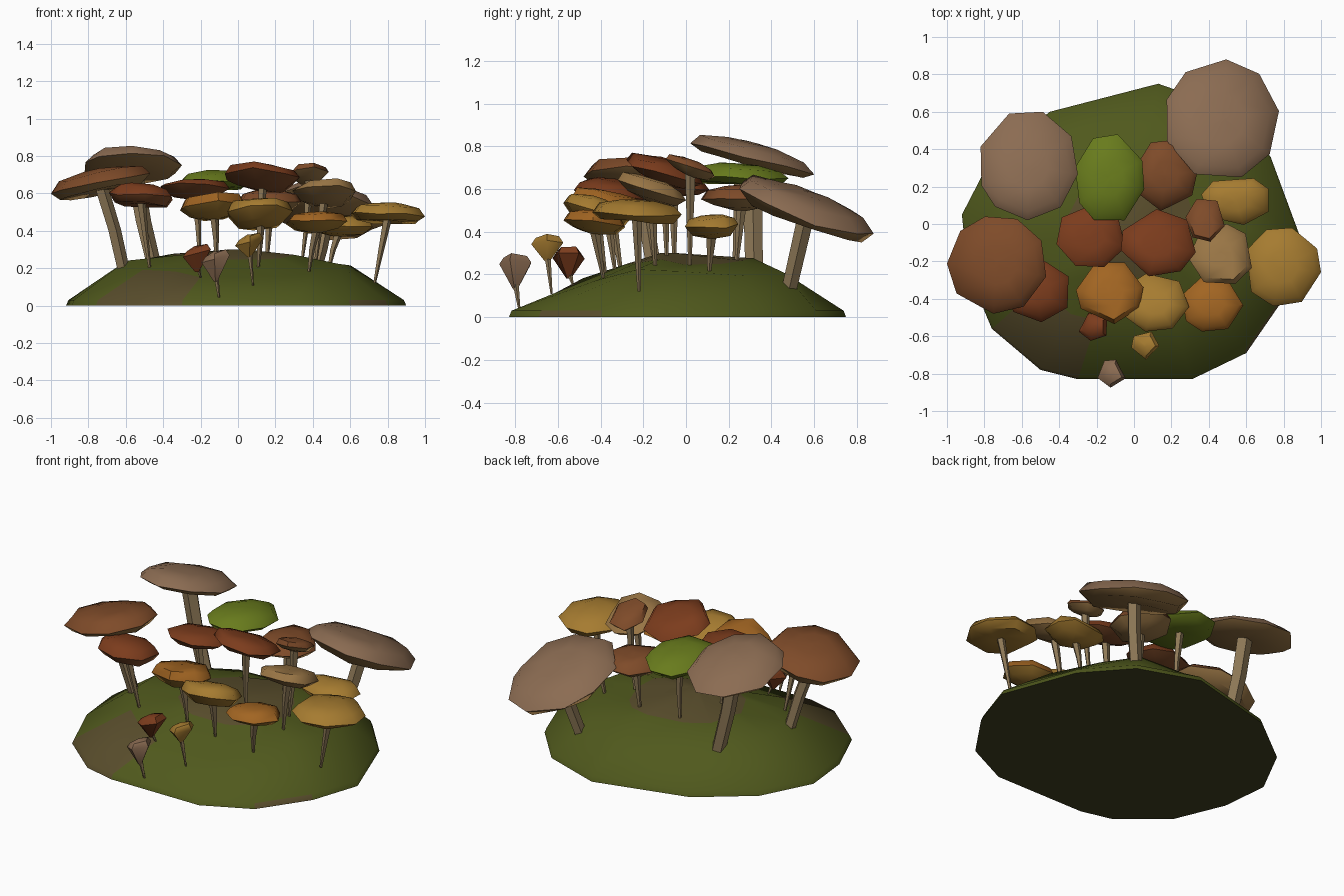
import bpy, bmesh, math, random
from mathutils import Vector

cube = bpy.data.objects.get("Cube")
if cube:
    bpy.data.objects.remove(cube)

random.seed(7)


def material(name, *rgb):
    mat = bpy.data.materials.new(name)
    mat.use_nodes = True
    mat.diffuse_color = (*rgb, 1)
    shader = mat.node_tree.nodes["Principled BSDF"]
    shader.inputs["Base Color"].default_value = (*rgb, 1)
    shader.inputs["Roughness"].default_value = 0.8
    return mat


MOSS = material("moss", 0.08, 0.1, 0.012)
EARTH = material("earth", 0.1, 0.075, 0.025)
SOIL = material("soil", 0.05, 0.05, 0.015)
STEM = material("stem", 0.27, 0.19, 0.095)
TAN = material("tan", 0.32, 0.18, 0.06)
PALE = material("pale", 0.26, 0.15, 0.085)
RED = material("red", 0.2, 0.045, 0.012)
BROWN = material("brown", 0.21, 0.07, 0.022)
ORANGE = material("orange", 0.36, 0.13, 0.016)
YELLOW = material("yellow", 0.38, 0.2, 0.03)
GREEN = material("green", 0.14, 0.2, 0.012)
GILLS = {PALE: TAN, BROWN: TAN, RED: BROWN, ORANGE: YELLOW}

# Cap sections from the stem outwards and up: (radius, height)
BROAD = ((0.2, 0.04), (0.82, 0.0), (1, 0.36), (0.84, 0.74), (0.4, 0.96), (0.06, 1))
BOWL = ((0.15, 0.0), (0.7, 0.16), (1, 0.52), (0.85, 0.84), (0.4, 0.98), (0.06, 1))


def loft(name, rings, mats, pick=None):
    """Skin a stack of equal rings, close both ends and shade it."""
    bm = bmesh.new()
    stack = [[bm.verts.new(p) for p in ring] for ring in rings]
    n = len(stack[0])
    for low, high in zip(stack, stack[1:]):
        for i in range(n):
            j = (i + 1) % n
            bm.faces.new((low[i], low[j], high[j], high[i]))
    bm.faces.new(stack[0][::-1])
    bm.faces.new(stack[-1])
    bmesh.ops.recalc_face_normals(bm, faces=bm.faces)
    if pick:
        for face in bm.faces:
            face.material_index = pick(face)
    mesh = bpy.data.meshes.new(name)
    bm.to_mesh(mesh)
    bm.free()
    obj = bpy.data.objects.new(name, mesh)
    bpy.context.collection.objects.link(obj)
    for mat in mats:
        mesh.materials.append(mat)
    bpy.ops.object.select_all(action="DESELECT")
    obj.select_set(True)
    bpy.context.view_layer.objects.active = obj
    bpy.ops.object.shade_smooth_by_angle(angle=math.radians(55))


def outline(n):
    """Irregular polygon that exactly fills a box from -1 to 1."""
    start = random.random()
    pts = []
    for i in range(n):
        a = math.tau * (i + start + random.uniform(-0.2, 0.2)) / n
        pts.append((math.cos(a), math.sin(a)))
    spans = [(min(c), max(c)) for c in zip(*pts)]
    return [[2 * (v - lo) / (hi - lo) - 1 for v, (lo, hi) in zip(p, spans)]
            for p in pts]


def ground(x, y):
    """Approximate height of the mound."""
    r = math.hypot(x / 0.92, (y + 0.04) / 0.8)
    return max(0.02, 0.29 - 0.27 * r ** 1.8 + 0.07 * abs(x))


def stem(name, top, foot, r_top, r_foot, bend=0.0):
    x, y = foot
    base = Vector((x, y, ground(x, y) - 0.03))
    rings = []
    for t in (0, 0.5, 1):
        c = base.lerp(top, t) + Vector((bend * math.sin(math.pi * t), 0, 0))
        r = r_foot + (r_top - r_foot) * t
        rings.append([c + Vector((r * math.cos(a), r * math.sin(a), 0))
                      for a in (math.tau * k / 5 for k in range(5))])
    loft(name, rings, [STEM])


def mushroom(name, mat, at, size, z, h, slope=(0, 0), foot=None,
             r=0.026, sides=7, profile=BOWL):
    """Sheared, flattened cap on a tapering stem."""
    shape = outline(sides)
    rings = []
    for scale, level in profile:
        ring = []
        for u, v in shape:
            dx, dy = u * size[0] * scale, v * size[1] * scale
            wobble = random.uniform(-0.1, 0.1) * h * scale
            ring.append((at[0] + dx, at[1] + dy,
                         z + h * level + slope[0] * dx + slope[1] * dy + wobble))
        rings.append(ring)
    loft(name + "_cap", rings, [mat, GILLS.get(mat, mat)],
         lambda face: int(face.normal.z < -0.2))
    top = Vector((at[0], at[1], z + h * 0.25))
    thin = 0.9 if r > 0.03 else 0.3
    stem(name + "_stem", top, foot or (at[0] * 0.9, at[1] * 0.9), r, r * thin,
         random.uniform(-0.01, 0.01))


# Mossy mound with a low lip, raised flanks and an uneven crown
edge = [(0.9, -0.1), (0.73, 0.36), (0.5, 0.62), (0.13, 0.75), (-0.45, 0.6),
        (-0.76, 0.36), (-0.92, 0.05), (-0.89, -0.25), (-0.76, -0.56),
        (-0.5, -0.78), (-0.3, -0.83), (0.31, -0.83), (0.6, -0.69), (0.8, -0.4)]
mound_rings = []
for scale, z, shift in ((1, 0, 0), (0.985, 0.03, 0), (0.67, 0.16, 0.04),
                        (0.38, 0.26, 0.03), (0.05, 0.3, -0.08)):
    ring = []
    for x, y in edge:
        bump = random.uniform(-0.018, 0.018) if 0.1 < scale < 0.9 else 0
        lift = 0.09 * abs(x) - 0.02 * (y < -0.5) - 0.02 * (x > 0.5)
        ring.append((x * scale, y * scale + shift,
                     z + bump + (lift if scale == 0.67 else 0)))
    mound_rings.append(ring)


def mound_pick(face):
    c = face.calc_center_median()
    if face.normal.z < -0.5:
        return 2
    return int(math.sin(5 * c.x + 1) * math.cos(4 * c.y) > 0.35 or c.z > 0.25)


loft("mound", mound_rings, [MOSS, EARTH, SOIL], mound_pick)

# Large outer mushrooms
mushroom("back_left", PALE, (0.475, 0.565), (0.3, 0.315), 0.45, 0.14,
         (-0.15, -0.36), (0.39, 0.48), 0.042, 9, BROAD)
mushroom("back_right", PALE, (-0.56, 0.31), (0.26, 0.29), 0.71, 0.11,
         (0, -0.25), (-0.44, 0.32), 0.048, 9, BROAD)
mushroom("far_right", BROWN, (-0.735, -0.22), (0.265, 0.26), 0.61, 0.12,
         (0.18, -0.06), (-0.61, -0.14), 0.04, 9, BROAD)
mushroom("far_left", YELLOW, (0.8, -0.23), (0.2, 0.21), 0.45, 0.1,
         (-0.03, -0.06), (0.73, -0.22), sides=8, profile=BROAD)

# Crowded middle cluster, fronts tipped up
mushroom("green", GREEN, (-0.13, 0.25), (0.185, 0.23), 0.62, 0.1, (0, -0.06),
         sides=8, profile=BROAD)
mushroom("rear_brown", BROWN, (0.17, 0.26), (0.17, 0.19), 0.5, 0.12)
mushroom("inner_red", RED, (-0.23, -0.06), (0.185, 0.17), 0.57, 0.1, (0, -0.15))
mushroom("centre_red", RED, (0.13, -0.1), (0.2, 0.18), 0.62, 0.12, (-0.1, -0.3))
mushroom("front_red", RED, (-0.52, -0.36), (0.17, 0.165), 0.54, 0.11,
         (-0.08, -0.12), (-0.47, -0.3), profile=BROAD)
mushroom("front_orange", ORANGE, (-0.13, -0.37), (0.18, 0.165), 0.46, 0.13,
         (0.05, -0.2))
mushroom("front_yellow", YELLOW, (0.12, -0.42), (0.175, 0.155), 0.42, 0.14,
         (0.05, -0.3))
mushroom("left_orange", ORANGE, (0.42, -0.43), (0.165, 0.145), 0.39, 0.11,
         (0.05, -0.12))
mushroom("left_tan", TAN, (0.46, -0.16), (0.17, 0.16), 0.54, 0.11, (0, -0.3))
mushroom("left_yellow", YELLOW, (0.54, 0.12), (0.18, 0.125), 0.37, 0.11)
mushroom("tall_tan", BROWN, (0.38, 0.02), (0.105, 0.115), 0.66, 0.08, (0, -0.35),
         sides=6)

# Tiny funnel-shaped sprouts at the front
for name, mat, x, y, low, top in (("red", RED, -0.22, -0.55, 0.18, 0.32),
                                  ("yellow", YELLOW, 0.06, -0.65, 0.26, 0.38),
                                  ("pale", PALE, -0.12, -0.8, 0.13, 0.29)):
    shape = outline(5)
    rings = [[(x + u * r, y + v * r, z + u * tilt) for u, v in shape]
             for r, z, tilt in ((0.01, low, 0), (0.075, top - 0.04, 0.02),
                                (0.055, top - 0.01, 0.02), (0.01, top, 0))]
    loft(name + "_sprout_cap", rings, [mat])
    stem(name + "_sprout_stem", Vector((x, y, low + 0.04)), (x + 0.02, y + 0.02),
         0.016, 0.005)
